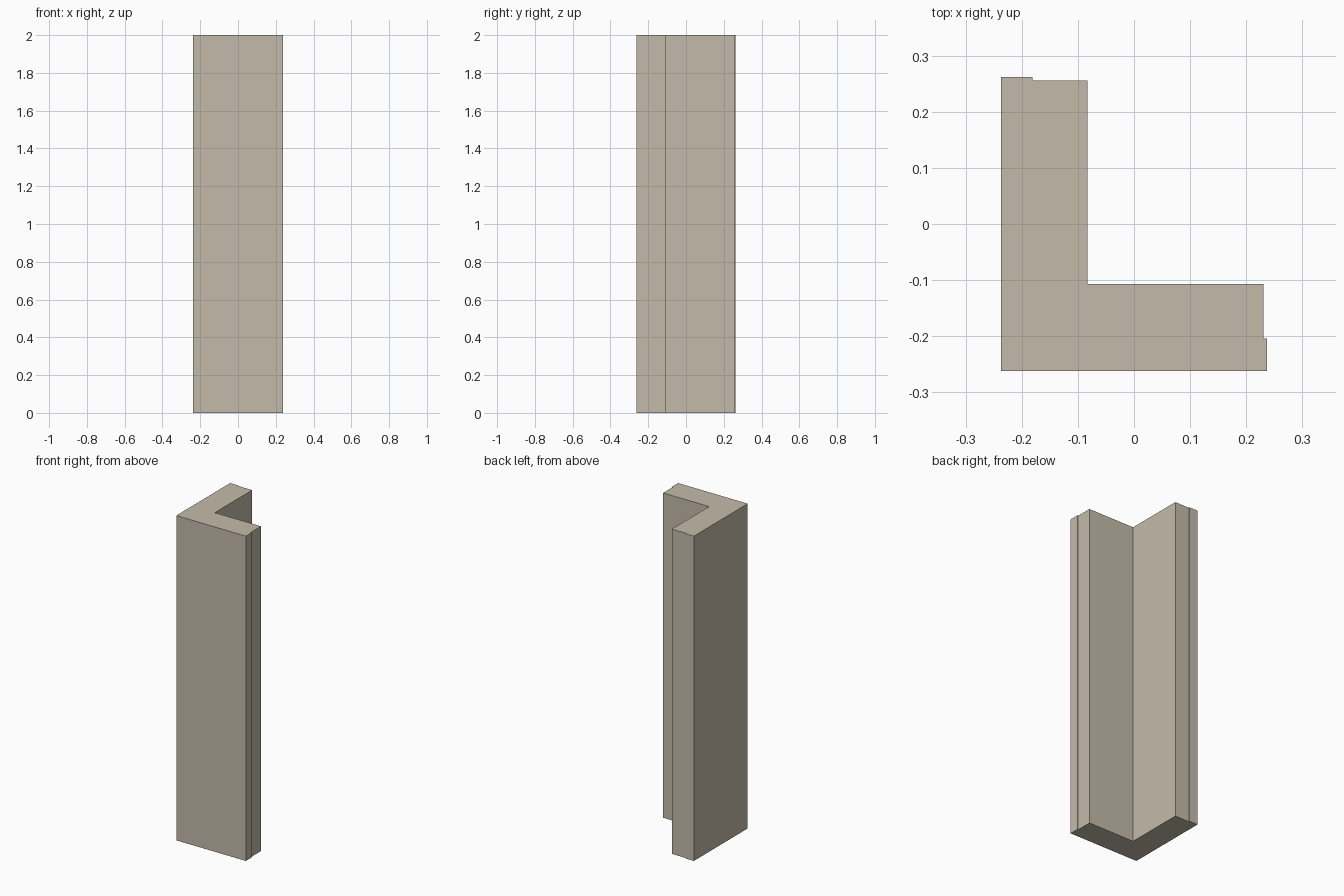
import bpy
import bmesh

if "Cube" in bpy.data.objects:
    bpy.data.objects.remove(bpy.data.objects["Cube"])

HEIGHT = 2.0

# L-shaped plan with a shallow rebate at the end of each leg
PROFILE = [
    (-0.237, -0.262), (0.237, -0.262), (0.237, -0.204), (0.231, -0.204),
    (0.231, -0.107), (-0.083, -0.107), (-0.083, 0.256), (-0.181, 0.256),
    (-0.181, 0.262), (-0.237, 0.262),
]

stone = bpy.data.materials.new("beige stone")
stone.diffuse_color = (0.55, 0.495, 0.402, 1.0)
stone.use_nodes = True
stone.node_tree.nodes["Principled BSDF"].inputs["Base Color"].default_value = stone.diffuse_color

# Corner post: the plan raised to full height
bm = bmesh.new()
base = bm.faces.new([bm.verts.new((x, y, 0.0)) for x, y in PROFILE])
raised = bmesh.ops.extrude_face_region(bm, geom=[base], use_keep_orig=True)
top_verts = [g for g in raised["geom"] if isinstance(g, bmesh.types.BMVert)]
bmesh.ops.translate(bm, verts=top_verts, vec=(0.0, 0.0, HEIGHT))
bmesh.ops.recalc_face_normals(bm, faces=bm.faces)

mesh = bpy.data.meshes.new("corner_post")
bm.to_mesh(mesh)
bm.free()
mesh.materials.append(stone)
post = bpy.data.objects.new("corner_post", mesh)
bpy.context.collection.objects.link(post)
